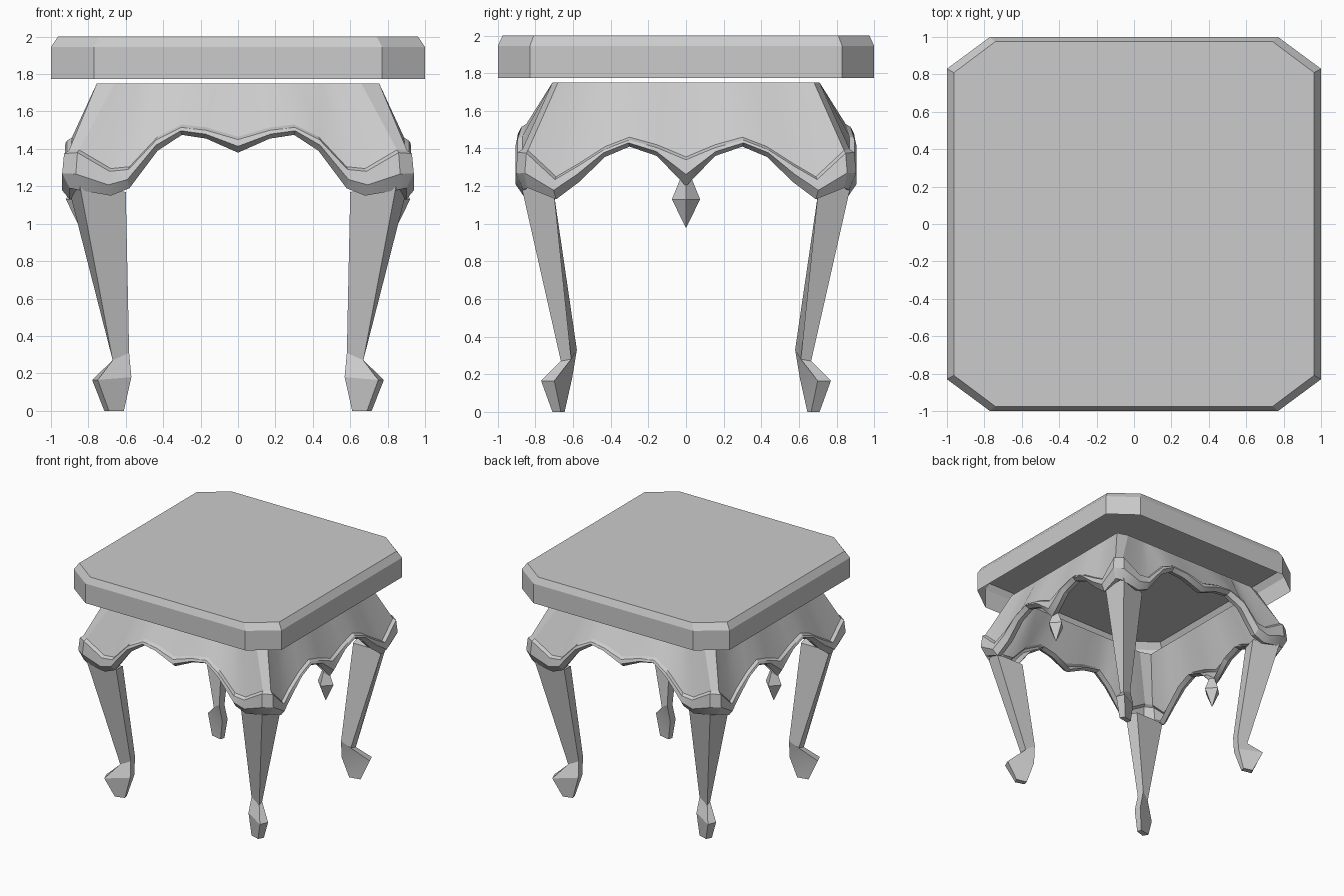
import bpy
from math import radians

if "Cube" in bpy.data.objects:
    bpy.data.objects.remove(bpy.data.objects["Cube"])


def loft(name, rings, closed=True, caps=(), mirror=(False, False)):
    """Skin rings of points, listed bottom to top and counter-clockwise."""
    n = len(rings[0])
    verts = [p for ring in rings for p in ring]
    faces = []
    for r in range(len(rings) - 1):
        for i in range(n if closed else n - 1):
            j = (i + 1) % n
            faces.append((r * n + i, r * n + j, (r + 1) * n + j, (r + 1) * n + i))
    if "bottom" in caps:
        faces.append(tuple(reversed(range(n))))
    if "top" in caps:
        faces.append(tuple(range((len(rings) - 1) * n, len(rings) * n)))
    me = bpy.data.meshes.new(name)
    me.from_pydata(verts, [], faces)
    me.update()
    ob = bpy.data.objects.new(name, me)
    bpy.context.collection.objects.link(ob)
    if any(mirror):
        mod = ob.modifiers.new("mirror", 'MIRROR')
        mod.use_axis = (mirror[0], mirror[1], False)
        mod.use_clip = True
    return ob


def smooth(ob, angle=25):
    bpy.ops.object.select_all(action='DESELECT')
    ob.select_set(True)
    bpy.context.view_layer.objects.active = ob
    bpy.ops.object.shade_smooth_by_angle(angle=radians(angle))


# Table top: clipped-corner slab, chamfered on top and open underneath
outline = [(-.77, -1), (.77, -1), (1, -.83), (1, .83),
           (.77, 1), (-.77, 1), (-1, .83), (-1, -.83)]
loft("table_top",
     [[(x * sx, y * sy, z) for x, y in outline]
      for sx, sy, z in ((1, 1, 1.775), (1, 1, 1.945), (.963, .975, 2.0))],
     caps=("top",))

# Apron: scalloped edge columns (distance along wall, upper rim z, lower rim z)
front = [(0, 1.465, 1.38), (.17, 1.515, 1.455), (.30, 1.53, 1.475), (.43, 1.465, 1.39),
         (.58, 1.305, 1.19), (.68, 1.295, 1.15), (.85, 1.395, 1.18)]
side = [(.84, 1.39, 1.19), (.69, 1.25, 1.13), (.57, 1.32, 1.22), (.43, 1.41, 1.355),
        (.30, 1.46, 1.41), (.155, 1.42, 1.36), (0, 1.355, 1.20)]


def apron_column(u, zu, zl, is_front):
    if is_front:
        top, out, k = .71, min(.71 + (1.75 - zu) * .63, .87), .776
    else:
        top, out, k = .755, min(.755 + (1.75 - zu) * .46, .89), .81
        if u > .6:
            out += .015
    zm = zl + .4 * (zu - zl)
    # inner lip, lower edge, rim bulge, rim ledge, rim root, top edge
    rows = [(u, out - .05, zl + .01), (u, out - .005, zl), (u * 1.02, out + .035, zm),
            (u * 1.01, out + .025, zu - .015), (u, out, zu), (u * k, top, 1.75)]
    return [(a, -b, z) if is_front else (b, -a, z) for a, b, z in rows]


columns = [apron_column(*c, True) for c in front] + [apron_column(*c, False) for c in side]
apron = loft("apron", list(zip(*columns)), closed=False, mirror=(True, True))
smooth(apron)

# Legs: four-sided tapering section with a kicked-out foot
leg_rings = [
    [(.61, -.685, 0), (.69, -.71, 0), (.715, -.665, 0), (.62, -.645, 0)],
    [(.57, -.67, .18), (.75, -.77, .165), (.78, -.70, .165), (.575, -.605, .18)],
    [(.582, -.645, .31), (.67, -.665, .27), (.66, -.61, .28), (.587, -.58, .33)],
    [(.60, -.82, 1.17), (.845, -.875, 1.20), (.895, -.70, 1.15), (.62, -.70, 1.15)],
]
legs = loft("legs", leg_rings, caps=("bottom", "top"), mirror=(True, True))
smooth(legs)

# Drop finials hanging under the middle of each side wall
loft("drop_finials",
     [[(.845 + r * dx, r * dy, z) for dx, dy in ((1, 0), (0, 1), (-1, 0), (0, -1))]
      for r, z in ((.002, .98), (.075, 1.13), (.03, 1.24))],
     caps=("bottom", "top"), mirror=(True, False))
